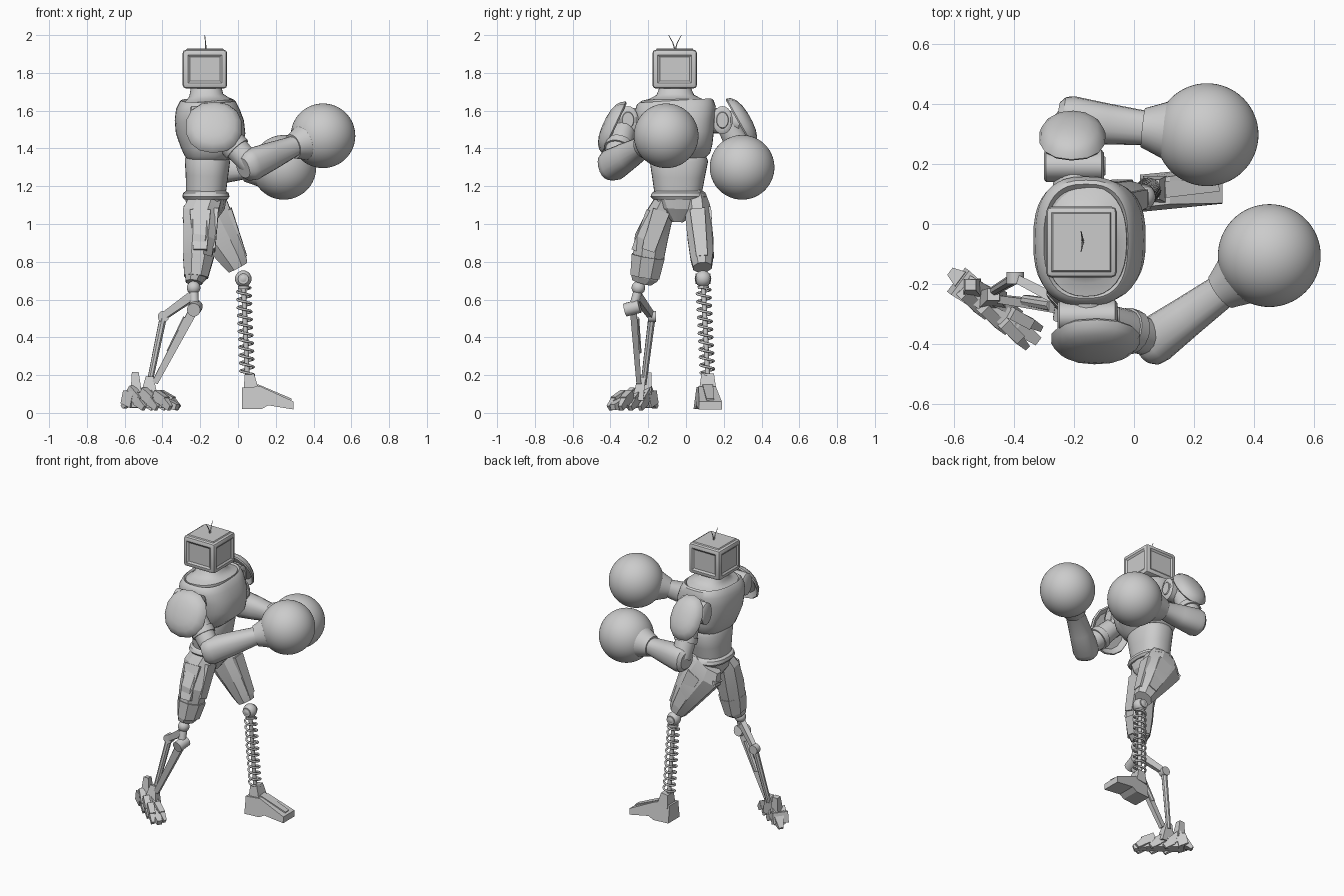
import bpy, bmesh, math
from mathutils import Vector, Matrix

if "Cube" in bpy.data.objects:
    bpy.data.objects.remove(bpy.data.objects["Cube"])

grey = bpy.data.materials.new("plain_grey")
grey.use_nodes = True
grey.diffuse_color = (0.6, 0.6, 0.6, 1)
grey.node_tree.nodes["Principled BSDF"].inputs["Base Color"].default_value = (0.6, 0.6, 0.6, 1)


def finish(name, bm, angle=35):
    """Turn a bmesh into a shaded object."""
    bmesh.ops.recalc_face_normals(bm, faces=bm.faces)
    me = bpy.data.meshes.new(name)
    bm.to_mesh(me)
    bm.free()
    me.materials.append(grey)
    for p in me.polygons:
        p.use_smooth = angle > 0
    if angle:
        me.set_sharp_from_angle(angle=math.radians(angle))
    ob = bpy.data.objects.new(name, me)
    bpy.context.scene.collection.objects.link(ob)


def loft(name, rings, n=24, hint=(1, 0, 0), power=1.0, angle=35, phase=0.0):
    """Skin rings of (x, y, z, radius along hint, radius across)."""
    pts = [Vector(r[:3]) for r in rings]
    axis = (pts[-1] - pts[0]).normalized()
    u = Vector(hint)
    u = (u - axis * u.dot(axis)).normalized()
    v = axis.cross(u)
    bm = bmesh.new()
    loops = []
    for p, r in zip(pts, rings):
        loop = []
        for i in range(n):
            a = math.tau * i / n + phase
            c, s = math.cos(a), math.sin(a)
            c = math.copysign(abs(c) ** power, c)
            s = math.copysign(abs(s) ** power, s)
            loop.append(bm.verts.new(p + u * r[3] * c + v * r[-1] * s))
        loops.append(loop)
    for a, b in zip(loops, loops[1:]):
        for i in range(n):
            j = (i + 1) % n
            bm.faces.new((a[i], a[j], b[j], b[i]))
    bm.faces.new(loops[0][::-1])
    bm.faces.new(loops[-1])
    finish(name, bm, angle)


def rod(name, a, b, r, r2=None, n=16):
    loft(name, [(*a, r), (*b, r2 or r)], n, (0.3, 0.9, 0.2))


def beam(name, a, b, w, h, w2=None, h2=None, hint=(0, 0, 1)):
    """Tapered square bar; w along the hint, h across it."""
    k = math.sqrt(2)
    loft(name, [(*a, w * k, h * k), (*b, (w2 or w) * k, (h2 or h) * k)],
         4, hint, angle=0, phase=math.pi / 4)


def ball(name, c, r, n=24):
    bm = bmesh.new()
    bmesh.ops.create_uvsphere(bm, u_segments=n * 2, v_segments=n, radius=r,
                              matrix=Matrix.Translation(c))
    finish(name, bm, 60)


# Head: chamfered box with a framed screen on each side and a raised lid
bm = bmesh.new()
bmesh.ops.create_cube(bm, size=1, matrix=Matrix.Translation((-.175, -.06, 1.82))
                      @ Matrix.Diagonal((.236, .236, .205, 1)))
bmesh.ops.bevel(bm, geom=bm.edges[:], offset=.018, segments=2, affect='EDGES', profile=.5)
bm.normal_update()
panels = [f for f in bm.faces if f.calc_area() > .02 and abs(f.normal.z) < .5]
bmesh.ops.inset_individual(bm, faces=panels, thickness=.014, depth=0)
bmesh.ops.inset_individual(bm, faces=panels, thickness=.016, depth=-.008)
finish("head", bm, 30)
beam("head_lid", (-.175, -.06, 1.905), (-.175, -.06, 1.929), .11, .11, .095, .095, (1, 0, 0))
for side in (-1, 1):
    loft("antenna", [(-.17, -.058, 1.92, .004), (-.172, -.058 + side * .012, 1.96, .003),
                     (-.176, -.058 + side * .034, 2.0, .0015)], 6)

# Torso
loft("neck", [(-.16, -.057, 1.6, .14, .185), (-.16, -.057, 1.65, .136, .184),
              (-.162, -.057, 1.661, .114, .14), (-.168, -.057, 1.682, .09, .1),
              (-.17, -.058, 1.73, .08, .08)], 32, power=.85, angle=50)
loft("chest", [(-.16, -.04, 1.345, .11, .145), (-.155, -.042, 1.365, .13, .17),
               (-.14, -.045, 1.41, .165, .185), (-.145, -.05, 1.48, .184, .198),
               (-.152, -.055, 1.55, .183, .208), (-.16, -.057, 1.61, .168, .215),
               (-.16, -.057, 1.645, .15, .203), (-.16, -.057, 1.654, .14, .19),
               (-.16, -.057, 1.64, .13, .175)], 40, power=.75)
loft("abdomen", [(-.17, -.042, 1.16, .105, .125), (-.165, -.04, 1.25, .112, .14),
                 (-.162, -.038, 1.335, .12, .155), (-.16, -.038, 1.36, .11, .145)], 32, power=.85)
loft("belt", [(-.17, -.04, 1.13, .115, .135), (-.17, -.04, 1.145, .125, .148),
              (-.17, -.04, 1.165, .12, .14), (-.17, -.04, 1.175, .105, .125)], 32, power=.8)
loft("pelvis", [(-.17, -.045, 1.01, .05, .03), (-.17, -.042, 1.08, .1, .1),
                (-.17, -.04, 1.14, .11, .135)], 12, power=.8, angle=20)

# Thighs: faceted armour with raised plates
loft("right_thigh", [(-.17, -.1, 1.14, .09, .06), (-.2, -.135, 1.06, .1, .075),
                     (-.205, -.185, .92, .09, .095), (-.215, -.2, .82, .082, .09),
                     (-.225, -.22, .72, .06, .08), (-.235, -.235, .69, .045, .055)],
     8, angle=15, phase=math.pi / 8)
loft("left_thigh", [(-.2, .05, 1.14, .11, .06), (-.175, .062, 1.07, .14, .074),
                    (-.095, .075, .94, .11, .074), (-.025, .083, .82, .078, .064),
                    (0, .087, .77, .06, .053)], 8, angle=15, phase=math.pi / 8)
loft("right_knee_guard", [(-.21, -.2, .83, .089, .095), (-.222, -.218, .72, .068, .084)],
     8, angle=15, phase=math.pi / 8)
beam("right_thigh_side_plate", (-.2, -.19, 1.07), (-.2, -.272, .86), .055, .02, .035, .018, (1, 0, 0))
beam("right_thigh_front_plate", (-.115, -.13, 1.07), (-.133, -.2, .86), .012, .045, .012, .035, (1, 0, 0))
beam("left_thigh_side_plate", (-.15, .122, 1.07), (-.03, .138, .83), .05, .012, .03, .01, (1, 0, 0))
beam("left_thigh_front_plate", (-.045, .06, 1.08), (.035, .085, .83), .012, .04, .012, .03, (1, 0, 0))
beam("left_thigh_back_plate", (-.285, .062, 1.04), (-.09, .082, .82), .012, .04, .012, .028, (1, 0, 0))

# Left lower leg: ball knee, coil spring around a rod
knee, ankle = Vector((.028, .09, .71)), Vector((.05, .115, .18))
ball("left_knee", knee, .044, 12)
rod("left_knee_pin", (.028, .05, .71), (.028, .13, .71), .028)
rod("spring_core", knee, ankle, .013)
rod("spring_top_cap", knee.lerp(ankle, .07), knee.lerp(ankle, .1), .03)
cu = bpy.data.curves.new("spring", 'CURVE')
cu.dimensions = '3D'
cu.bevel_depth = .0065
cu.bevel_resolution = 2
sp = cu.splines.new('POLY')
turns, steps = 11, 16
sp.points.add(turns * steps)
for i, pt in enumerate(sp.points):
    c = knee.lerp(ankle, .09 + .87 * i / (turns * steps))
    a = math.tau * i / steps
    pt.co = (c.x + .036 * math.cos(a), c.y + .036 * math.sin(a), c.z, 1)
cu.materials.append(grey)
bpy.context.scene.collection.objects.link(bpy.data.objects.new("spring", cu))
beam("left_ankle", (.07, .115, .12), (.06, .115, .205), .04, .045, .025, .033, (1, 0, 0))

# Left foot: wedge profile, wider at the sole
bm = bmesh.new()
profile = [(.02, .02), (.02, .135), (.12, .14), (.295, .06), (.295, .018), (.16, .04), (.125, .02)]
sides = []
for s in (-1, 1):
    sides.append([bm.verts.new((x, .1 + .1 * x + s * (.062 - .18 * max(0, z - .05)), z)) for x, z in profile])
    bm.faces.new(sides[-1])
for i in range(len(profile)):
    j = (i + 1) % len(profile)
    bm.faces.new((sides[0][i], sides[0][j], sides[1][j], sides[1][i]))
finish("left_foot", bm, 0)
beam("left_foot_ridge", (.1, .115, .14), (.28, .128, .068), .012, .028, .008, .02)

# Right lower leg: linkage of thin struts
hinge, elbow, heel = (-.23, -.28, .555), (-.395, -.18, .51), (-.47, -.225, .15)
ball("right_knee", (-.235, -.252, .662), .036, 12)
rod("right_knee_link", (-.235, -.25, .66), hinge, .024)
rod("right_hinge", (-.235, -.322, .545), (-.222, -.245, .565), .036)
beam("upper_link", (-.24, -.26, .62), elbow, .024, .018, .018, .014)
rod("link_joint", (-.395, -.2, .51), (-.395, -.16, .51), .03)
rod("rear_strut", elbow, heel, .02, .016, 8)
beam("front_strut", hinge, (-.44, -.25, .16), .024, .018, .016, .013, (1, 0, 0))
rod("piston", (-.27, -.27, .5), (-.36, -.255, .32), .023, .02, 10)

# Right foot: narrow row of overlapping claw plates along a diagonal
fwd, across = Vector((.8, -.6, 0)), Vector((.6, .8, 0))
mid = Vector((-.465, -.28, 0))


def foot_point(f, s, z):
    return mid + fwd * f + across * s + Vector((0, 0, z))


beam("foot_core", foot_point(-.13, 0, .075), foot_point(.1, 0, .055), .045, .035, .03, .03)
beam("foot_ankle", foot_point(-.02, .015, .07), foot_point(-.03, .035, .19), .05, .03, .02, .02, (1, 0, 0))
for k in range(3):
    f = -.12 + k * .085
    for s in (-1, 1):
        beam("claw_upper", foot_point(f, s * .02, .125 - k * .015), foot_point(f + .075, s * .03, .06),
             .028, .02, .026, .018)
        beam("claw_tip", foot_point(f + .06, s * .03, .065), foot_point(f + .11, s * .038, .025),
             .026, .018, .016, .01)
beam("front_toe", foot_point(.08, 0, .06), foot_point(.18, 0, .03), .03, .03, .016, .016)
beam("heel_block", foot_point(-.15, 0, .085), foot_point(-.09, 0, .07), .035, .05, .045, .045)
beam("heel_spur", foot_point(-.13, .01, .075), foot_point(-.185, .01, .03), .03, .03, .01, .015)
beam("heel_fin", foot_point(-.1, .01, .1), foot_point(-.11, .015, .215), .03, .03, .018, .018, (1, 0, 0))

# Shoulders: sockets, crosswise joint drums and domed pads
for side, x, d in (("right", -.155, -1), ("left", -.2, 1)):
    y = -.057 + d * .25
    rod(side + "_shoulder_socket", (x, y - d * .07, 1.55), (x, y + d * .09, 1.535), .07, .055, 24)
    loft(side + "_shoulder_drum", [(x + t, y, 1.55, .074 * k, .054 * k) for t, k in
                                   ((-.1, .8), (-.092, 1), (.092, 1), (.1, .8), (.1, .6), (.106, .55))],
         24, (0, 0, 1))
for side, c, n, rx, ry in (("right", (-.128, -.378, 1.51), (0, -.9, .42), .15, .15),
                           ("left", (-.205, .283, 1.535), (0, .87, .49), .112, .147)):
    c, n = Vector(c), Vector(n)
    loft(side + "_shoulder_pad", [(*(c + n * h), rx * k, ry * k) for h, k in
                                  ((.02, .75), (-.004, .95), (.004, 1), (.025, .93),
                                   (.045, .76), (.058, .5), (.064, .2))],
         14, power=.9, angle=32, phase=.2)

# Arms: upper arm, forearm, cuff and round glove
arms = {"right": ((-.12, -.32, 1.52), (.07, -.385, 1.315), (.29, -.225, 1.41), (.45, -.105, 1.467)),
        "left": ((-.2, .22, 1.53), (-.205, .345, 1.28), (.03, .32, 1.29), (.243, .297, 1.3))}
for side, path in arms.items():
    sh, el, wr, hand = map(Vector, path)
    mid_arm = sh.lerp(el, .5)
    loft(side + "_upper_arm", [(*sh, .06), (*mid_arm, .068), (*el, .06)], 16)
    loft(side + "_arm_band", [(*sh.lerp(el, .48), .075), (*sh.lerp(el, .62), .075)], 16)
    back = el - (wr - el) * .2
    loft(side + "_forearm", [(*back, .055, .055), (*el.lerp(back, .6), .078, .075), (*el, .086, .08),
                             (*el.lerp(wr, .5), .072, .068), (*wr, .054, .058),
                             (*wr.lerp(hand, .3), .062, .07)], 20, (0, 0, 1), .85)
    loft(side + "_cuff", [(*wr.lerp(hand, t), r) for t, r in ((0, .066), (.1, .074), (.4, .1))], 32, (0, 0, 1))
    ball(side + "_glove", hand, .171, 32)
